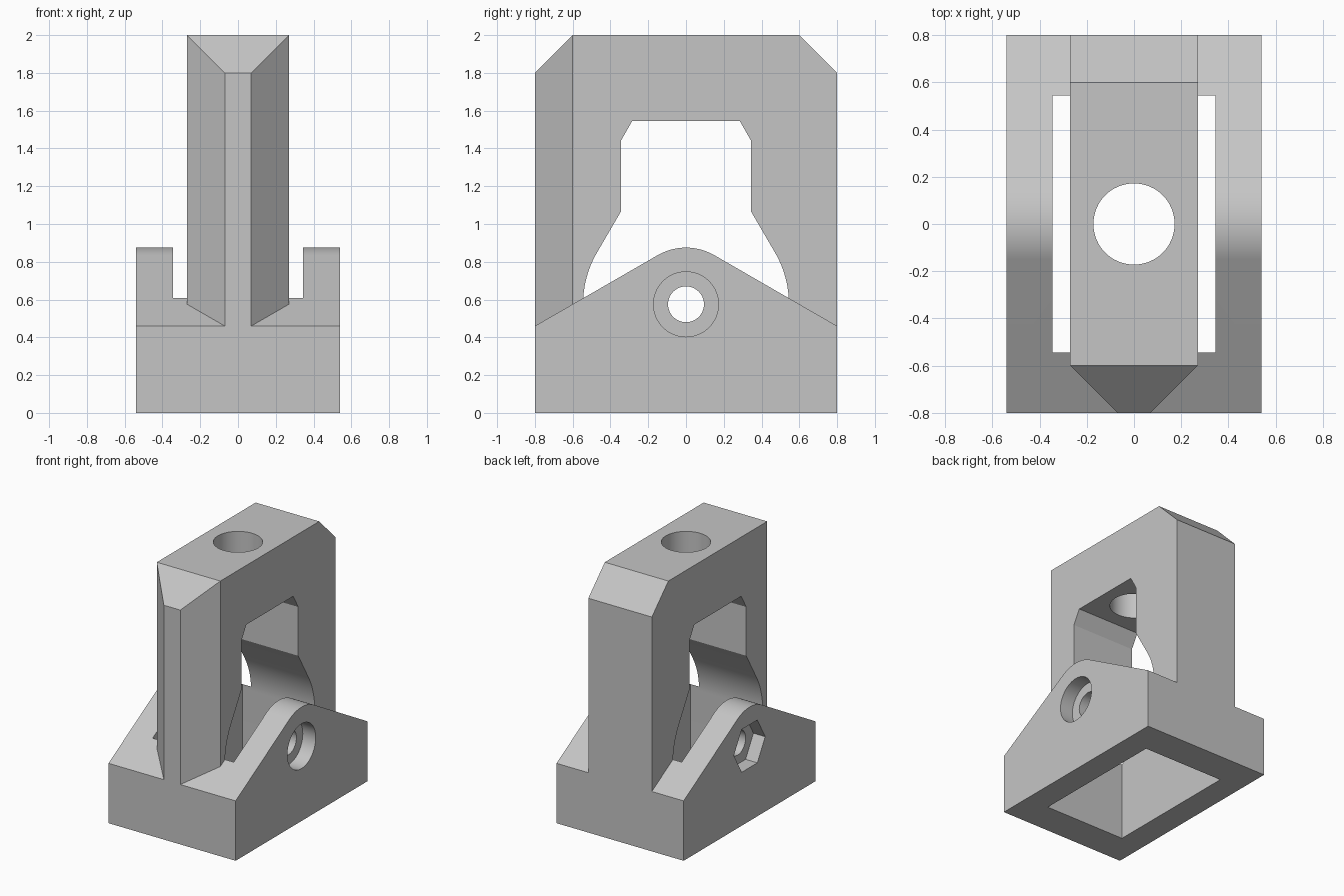
import bpy, bmesh, math
from mathutils import Vector, Matrix

old = bpy.data.objects.get("Cube")
if old:
    bpy.data.objects.remove(old, do_unlink=True)

grey = bpy.data.materials.new("plain grey")
grey.use_nodes = True
colour = (0.56, 0.56, 0.56, 1)
grey.diffuse_color = colour
grey.node_tree.nodes["Principled BSDF"].inputs["Base Color"].default_value = colour

PIVOT_Z = 0.575          # height of the cross bolt
HALF_LENGTH = 0.8
ARCH_HALF = 0.27
BASE_HALF = 0.54
WINDOW_HALF = 0.345


def finish(name, bm):
    bmesh.ops.recalc_face_normals(bm, faces=bm.faces)
    mesh = bpy.data.meshes.new(name)
    bm.to_mesh(mesh)
    bm.free()
    obj = bpy.data.objects.new(name, mesh)
    bpy.context.collection.objects.link(obj)
    mesh.materials.append(grey)
    return obj


def extrude_profile(half_points, half_width):
    """Mirror a (y, z) half profile across y = 0 and extrude it along x."""
    points = half_points + [(-y, z) for y, z in reversed(half_points) if y > 1e-6]
    bm = bmesh.new()
    face = bm.faces.new([bm.verts.new((-half_width, y, z)) for y, z in points])
    side = bmesh.ops.extrude_face_region(bm, geom=[face])
    moved = [v for v in side["geom"] if isinstance(v, bmesh.types.BMVert)]
    bmesh.ops.translate(bm, verts=moved, vec=(2 * half_width, 0, 0))
    return bm


def arc(radius, start, end, steps):
    angles = [math.radians(start + (end - start) * i / steps) for i in range(steps + 1)]
    return [(radius * math.cos(a), PIVOT_Z + radius * math.sin(a)) for a in angles]


def cylinder(name, radius, start, end, sides, axis):
    """Prism between two points on the x axis or the z axis."""
    middle = (start + end) / 2
    if axis == "X":
        place = Matrix.Translation((middle, 0, PIVOT_Z)) @ Matrix.Rotation(math.pi / 2, 4, "Y")
    else:
        place = Matrix.Translation((0, 0, middle))
    bm = bmesh.new()
    bmesh.ops.create_cone(bm, cap_ends=True, segments=sides, radius1=radius,
                          radius2=radius, depth=end - start, matrix=place)
    return finish(name, bm)


def combine(target, other, operation):
    mod = target.modifiers.new(other.name, "BOOLEAN")
    mod.operation = operation
    mod.solver = "EXACT"
    mod.object = other
    bpy.context.view_layer.objects.active = target
    bpy.ops.object.modifier_apply(modifier=mod.name)
    bpy.data.objects.remove(other, do_unlink=True)


# Base with sloping, round-topped sides
base_profile = [(HALF_LENGTH, 0), (HALF_LENGTH, 0.46)] + arc(0.3, 60, 90, 12)
body = finish("pivot_bracket", extrude_profile(base_profile, BASE_HALF))

# Upright arch block, its front corners sliced off at 45 degrees
arch_profile = [(HALF_LENGTH, 0.1), (HALF_LENGTH, 1.8), (0.6, 2.0)]
bm = extrude_profile(arch_profile, ARCH_HALF)
for side in (1, -1):
    bmesh.ops.bisect_plane(bm, geom=bm.verts[:] + bm.edges[:] + bm.faces[:],
                           plane_co=(side * ARCH_HALF, -0.6, 0),
                           plane_no=Vector((side, -1, 0)), clear_outer=True)
    bmesh.ops.holes_fill(bm, edges=[e for e in bm.edges if e.is_boundary])
combine(body, finish("arch", bm), "UNION")

# Window through the arch, continuing down through the base as a pocket
window_profile = ([(0.545, -0.1)] + arc(0.545, 0, 30, 12)
                  + [(WINDOW_HALF, 1.065), (WINDOW_HALF, 1.44), (0.285, 1.545)])
combine(body, finish("window_cutter", extrude_profile(window_profile, WINDOW_HALF)), "DIFFERENCE")

# Vertical hole, cross bolt hole, round bolt-head recess and hexagonal nut recess
for cutter in (cylinder("top_hole", 0.172, 1.3, 2.2, 64, "Z"),
               cylinder("bolt_hole", 0.095, -0.7, 0.7, 48, "X"),
               cylinder("head_recess", 0.172, 0.43, 0.7, 64, "X"),
               cylinder("nut_recess", 0.19, -0.7, -0.44, 6, "X")):
    combine(body, cutter, "DIFFERENCE")

# Smooth the curved walls only
bpy.ops.object.select_all(action="DESELECT")
body.select_set(True)
bpy.context.view_layer.objects.active = body
bpy.ops.object.shade_smooth_by_angle(angle=math.radians(20))
